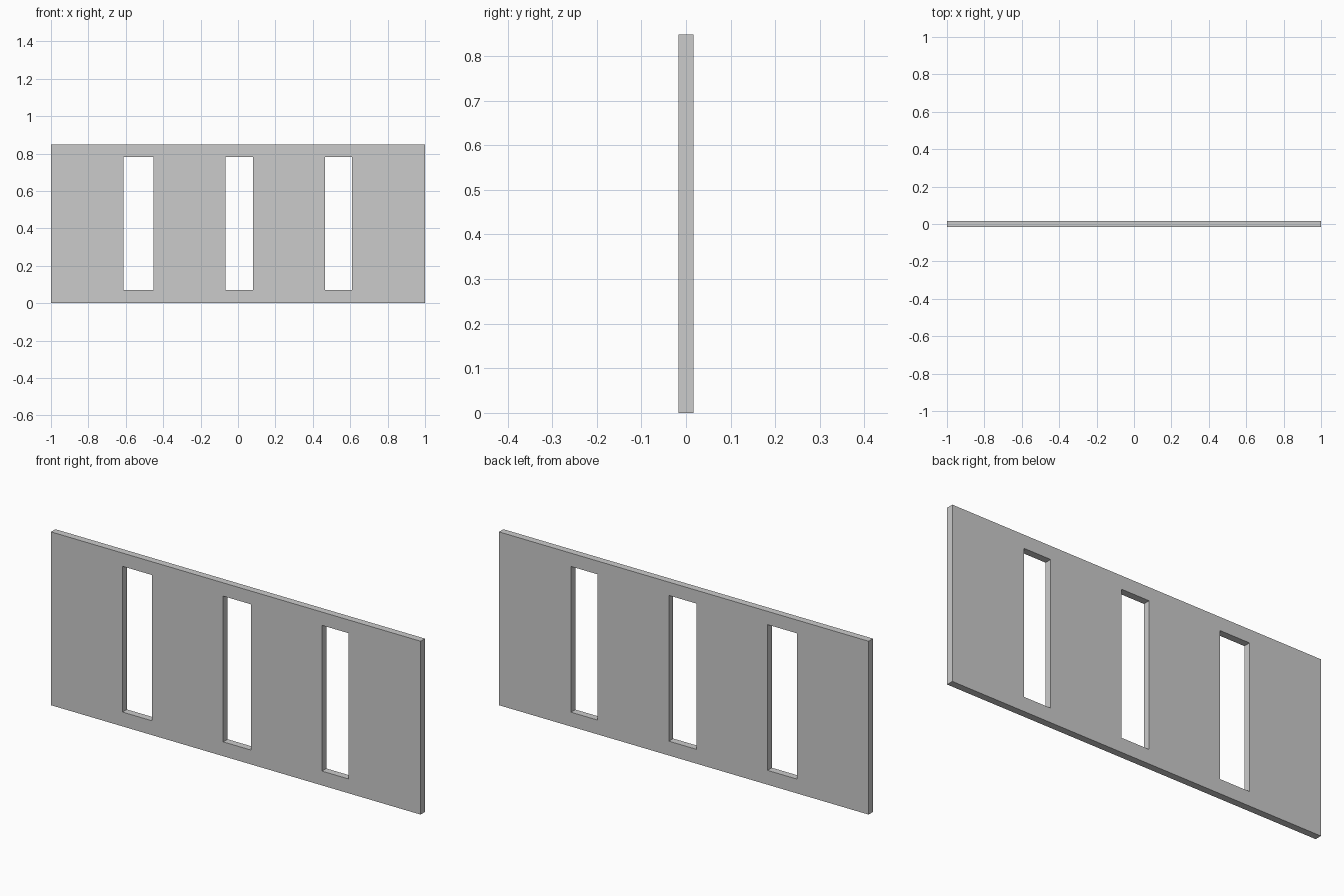
import bpy
import bmesh

if "Cube" in bpy.data.objects:
    bpy.data.objects.remove(bpy.data.objects["Cube"])

THICKNESS = 0.034
# Column and row lines of the wall; the openings sit in odd columns of the middle row
XS = [-1.0, -0.613, -0.453, -0.068, 0.081, 0.466, 0.610, 1.0]
ZS = [0.0, 0.07, 0.783, 0.848]

# Wall face: a grid of panels, left open at the three windows
bm = bmesh.new()
grid = [[bm.verts.new((x, 0, z)) for z in ZS] for x in XS]
for i in range(len(XS) - 1):
    for j in range(len(ZS) - 1):
        if j == 1 and i % 2 == 1:
            continue
        bm.faces.new((grid[i][j], grid[i + 1][j], grid[i + 1][j + 1], grid[i][j + 1]))

mesh = bpy.data.meshes.new("wall_panel")
bm.to_mesh(mesh)
bm.free()
wall = bpy.data.objects.new("wall_panel", mesh)
bpy.context.collection.objects.link(wall)

# Wall thickness, centred on y = 0, including the window reveals
solid = wall.modifiers.new("thickness", 'SOLIDIFY')
solid.thickness = THICKNESS
solid.offset = 0
